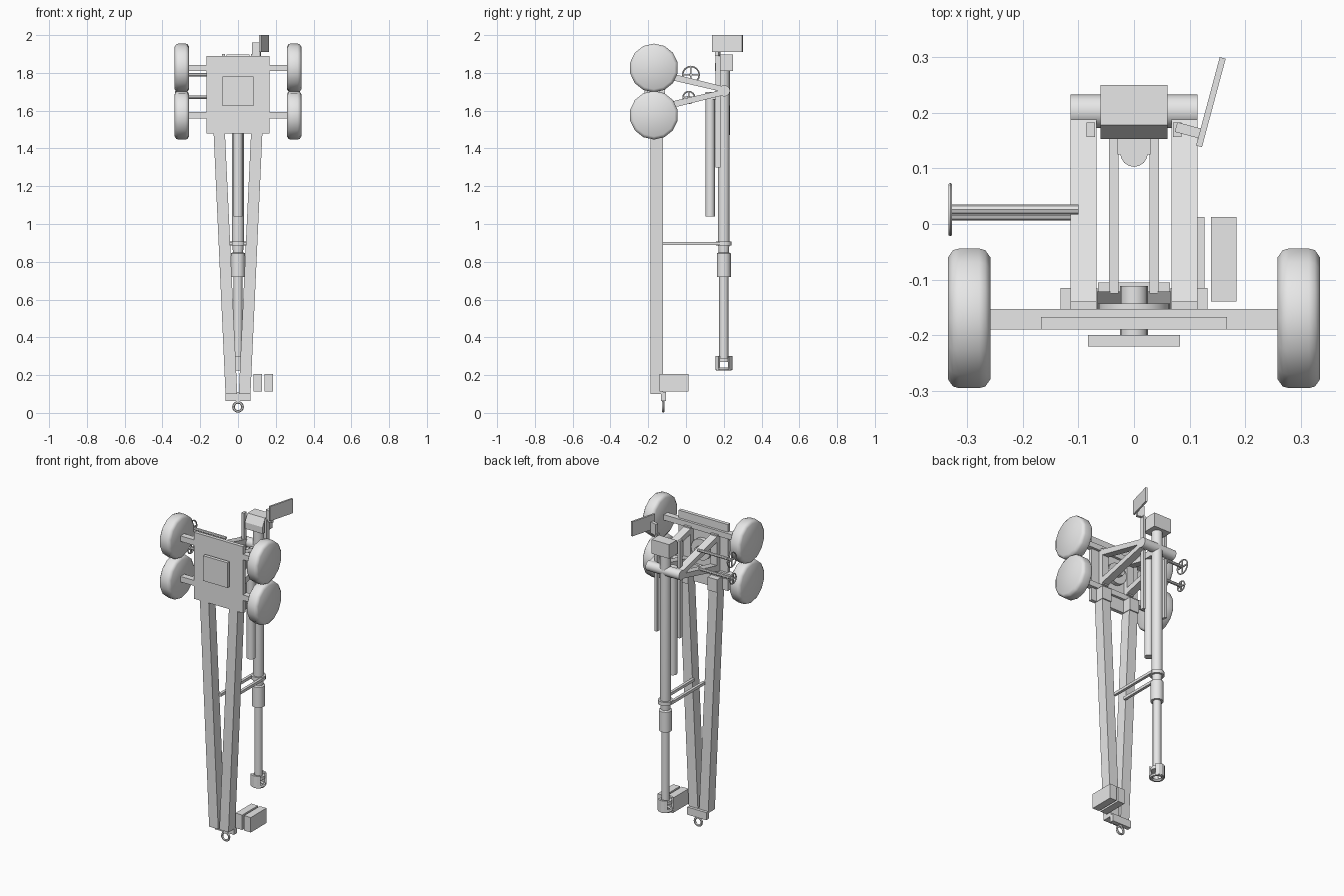
import bpy, bmesh, math
from mathutils import Vector, Matrix

if "Cube" in bpy.data.objects:
    bpy.data.objects.remove(bpy.data.objects["Cube"])

grey = bpy.data.materials.new("plain_grey")
grey.diffuse_color = (0.8, 0.8, 0.8, 1)
grey.use_nodes = True
grey.node_tree.nodes["Principled BSDF"].inputs["Base Color"].default_value = grey.diffuse_color


def finish(name, bm, smooth=False):
    bmesh.ops.recalc_face_normals(bm, faces=bm.faces)
    me = bpy.data.meshes.new(name)
    bm.to_mesh(me)
    bm.free()
    ob = bpy.data.objects.new(name, me)
    bpy.context.collection.objects.link(ob)
    me.materials.append(grey)
    if smooth:
        bpy.ops.object.select_all(action='DESELECT')
        ob.select_set(True)
        bpy.context.view_layer.objects.active = ob
        bpy.ops.object.shade_smooth_by_angle(angle=math.radians(40))
    return ob


def box(name, x, y, z, turn=0):
    """Box from (min, max) ranges, optionally turned about its own vertical axis."""
    bm = bmesh.new()
    mid = Vector([(a + b) / 2 for a, b in (x, y, z)])
    size = [b - a for a, b in (x, y, z)]
    m = Matrix.Translation(mid) @ Matrix.Rotation(math.radians(turn), 4, 'Z') @ Matrix.Diagonal((*size, 1))
    bmesh.ops.create_cube(bm, size=1, matrix=m)
    return finish(name, bm)


def lathe(name, profile, origin, axis='Z', n=16):
    """Revolve (radius, distance) points around an axis through origin, closing the ends."""
    turn = {'X': Matrix.Rotation(math.pi / 2, 4, 'Y'),
            'Y': Matrix.Rotation(-math.pi / 2, 4, 'X'), 'Z': Matrix()}[axis]
    m = Matrix.Translation(origin) @ turn
    bm = bmesh.new()
    rings = [[bm.verts.new(m @ Vector((r * math.cos(2 * math.pi * i / n),
                                       r * math.sin(2 * math.pi * i / n), h)))
              for i in range(n)] for r, h in profile]
    for a, b in zip(rings, rings[1:]):
        for i in range(n):
            j = (i + 1) % n
            bm.faces.new((a[i], a[j], b[j], b[i]))
    bm.faces.new(rings[0])
    bm.faces.new(rings[-1])
    return finish(name, bm, True)


def rod(name, r, a, b, origin, axis='Z', n=16):
    return lathe(name, [(r, a), (r, b)], origin, axis, n)


def prism(name, pts, lo, hi, axis='X'):
    """Extrude a 2D outline: (y, z) along X, or (x, z) along Y, or (x, y) along Z."""
    place = {'X': lambda p, h: (h, p[0], p[1]), 'Y': lambda p, h: (p[0], h, p[1]),
             'Z': lambda p, h: (p[0], p[1], h)}[axis]
    bm = bmesh.new()
    a = [bm.verts.new(place(p, lo)) for p in pts]
    b = [bm.verts.new(place(p, hi)) for p in pts]
    bm.faces.new(a)
    bm.faces.new(b)
    for i in range(len(pts)):
        j = (i + 1) % len(pts)
        bm.faces.new((a[i], a[j], b[j], b[i]))
    return finish(name, bm)


def torus(name, centre, major, minor, axis, n=16, k=6):
    """Ring with its hole along X, Y or Z."""
    turn = {'X': Matrix.Rotation(math.pi / 2, 4, 'Y'),
            'Y': Matrix.Rotation(math.pi / 2, 4, 'X'), 'Z': Matrix()}[axis]
    m = Matrix.Translation(centre) @ turn
    bm = bmesh.new()
    v = [[bm.verts.new(m @ Vector(((major + minor * math.cos(t)) * math.cos(s),
                                   (major + minor * math.cos(t)) * math.sin(s),
                                   minor * math.sin(t))))
          for t in [2 * math.pi * q / k for q in range(k)]]
         for s in [2 * math.pi * p / n for p in range(n)]]
    for i in range(n):
        for j in range(k):
            bm.faces.new((v[i][j], v[(i + 1) % n][j], v[(i + 1) % n][(j + 1) % k], v[i][(j + 1) % k]))
    return finish(name, bm, True)


# Wheels and axles
for z in (1.826, 1.576):
    box("axle", (-0.26, 0.26), (-0.19, -0.153), (z - 0.017, z + 0.017))
    for s in (-1, 1):
        lathe("wheel", [(0.113, -0.038), (0.126, -0.029), (0.129, -0.018), (0.129, 0.018),
                        (0.126, 0.029), (0.113, 0.038)], (s * 0.297, -0.17, z), 'X', 14)

# Carriage body and firing base
box("carriage_plate", (-0.168, 0.168), (-0.19, -0.168), (1.48, 1.89))
box("firing_base", (-0.083, 0.083), (-0.221, -0.2), (1.625, 1.78))
rod("base_pivot", 0.025, -0.205, -0.112, (0, 0, 1.70), 'Y')
rod("turntable", 0.065, -0.168, -0.143, (0, 0, 1.70), 'Y', 24)

# Split trails, travel lock and towing eye
for s in (-1, 1):
    prism("trail", [(s * 0.13, 1.50), (s * 0.07, 1.50), (s * 0.004, 0.10), (s * 0.066, 0.10)],
          -0.187, -0.122, 'Y')
    box("trail_mount", sorted((s * 0.066, s * 0.132)), (-0.17, -0.115), (1.48, 1.56))
    box("lock_bar", sorted((s * 0.028, s * 0.045)), (-0.125, 0.205), (0.888, 0.905))
rod("lock_ring", 0.042, 0.885, 0.908, (0, 0.2, 0))
box("trail_end_plate", (-0.065, 0.065), (-0.132, -0.105), (0.063, 0.11))
box("eye_stem", (-0.01, 0.01), (-0.126, -0.114), (0.055, 0.07))
torus("towing_eye", (0, -0.12, 0.032), 0.024, 0.007, 'Y')

# Upper carriage: V-shaped arms on both sides of the barrel
for s in (-1, 1):
    x = sorted((s * 0.068, s * 0.114))
    for d in (-1, 1):
        prism("side_arm", [(-0.143, 1.705 + d * 0.108), (-0.143, 1.705 + d * 0.072),
                           (0.203, 1.705 - d * 0.008), (0.203, 1.705 + d * 0.022)], *x)
    box("arm_foot", x, (-0.168, -0.140), (1.59, 1.82))
    # Slide rails beside the breech
    box("slide_rail", sorted((s * 0.070, s * 0.086)), (0.157, 0.183), (1.30, 1.90))
rod("trunnion", 0.03, -0.114, 0.114, (0, 0.203, 1.705), 'X')

# Gun tube, breech and recoil cylinder
lathe("barrel", [(0.024, 0.27), (0.024, 0.72), (0.037, 0.72), (0.037, 0.845), (0.027, 0.85),
                 (0.031, 0.91), (0.032, 1.82)], (0, 0.2, 0))
prism("breech", [(0.153, 1.81), (0.153, 1.85), (0.178, 1.897), (0.25, 1.897), (0.25, 1.81)],
      -0.06, 0.06)
rod("recoil_cylinder", 0.025, 1.04, 1.70, (0, 0.128, 0))
box("recoil_bracket", (-0.03, 0.03), (0.125, 0.2), (1.66, 1.70))

# Muzzle brake: end ring and two curved cheeks
torus("muzzle_ring", (0, 0.2, 0.232), 0.034, 0.010, 'Z')
for s in (-1, 1):
    arc = [math.radians(a) for a in (-50, -25, 0, 25, 50)]
    outline = [(r * math.sin(a), 0.2 + s * r * math.cos(a))
               for r, angles in ((0.045, arc), (0.033, arc[::-1])) for a in angles]
    prism("muzzle_cheek", outline, 0.228, 0.30, 'Z')
rod("muzzle_collar", 0.036, 0.27, 0.29, (0, 0.2, 0))

# Aiming handwheels on the left
for y, z, r in ((0.026, 1.79, 0.044), (0.015, 1.67, 0.031)):
    rod("handwheel_shaft", 0.009, -0.332, -0.10, (0, y, z), 'X', 8)
    torus("handwheel_rim", (-0.331, y, z), r, 0.004, 'X')
    box("spoke", (-0.334, -0.328), (y - r, y + r), (z - 0.004, z + 0.004))
    box("spoke", (-0.334, -0.328), (y - 0.004, y + 0.004), (z - r, z + r))

# Sight bracket and panel on the right
box("sight_bracket", (0.075, 0.119), (0.160, 0.178), (1.89, 1.96), -15)
box("sight_panel", (0.133, 0.144), (0.137, 0.302), (1.91, 2.0), -15)

# Boxes beside the trail end
for x in (0.081, 0.139):
    box("ammunition_box", (x, x + 0.046), (-0.14, 0.013), (0.113, 0.205))
